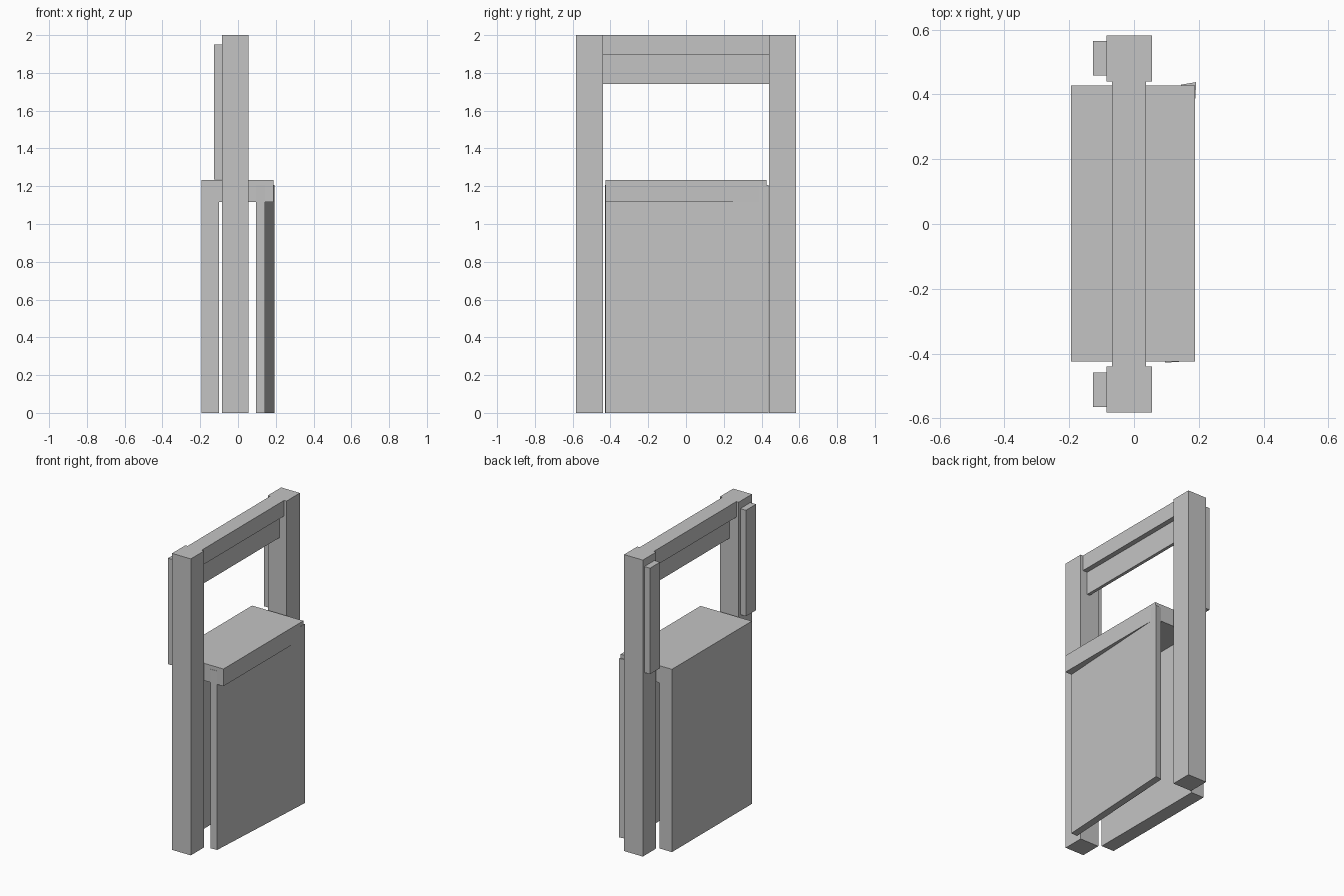
import bpy
import bmesh

old = bpy.data.objects.get("Cube")
if old:
    bpy.data.objects.remove(old, do_unlink=True)

# Single plain grey
GREY = (0.55, 0.55, 0.55, 1)
grey = bpy.data.materials.new("plain grey")
grey.use_nodes = True
grey.diffuse_color = GREY
grey.node_tree.nodes["Principled BSDF"].inputs["Base Color"].default_value = GREY


def prism(name, outline, z0, z1):
    """Extrude a flat x-y outline from z0 up to z1."""
    bm = bmesh.new()
    face = bm.faces.new([bm.verts.new((x, y, z0)) for x, y in outline])
    top = bmesh.ops.extrude_face_region(bm, geom=[face])["geom"]
    verts = [v for v in top if isinstance(v, bmesh.types.BMVert)]
    bmesh.ops.translate(bm, verts=verts, vec=(0, 0, z1 - z0))
    bmesh.ops.recalc_face_normals(bm, faces=bm.faces[:])
    mesh = bpy.data.meshes.new(name)
    bm.to_mesh(mesh)
    bm.free()
    mesh.materials.append(grey)
    obj = bpy.data.objects.new(name, mesh)
    bpy.context.collection.objects.link(obj)
    return obj


def box(name, x, y, z):
    outline = [(x[0], y[0]), (x[1], y[0]), (x[1], y[1]), (x[0], y[1])]
    return prism(name, outline, *z)


# Uprights with a batten on the outer side of each
for label, side in (("front", -1), ("back", 1)):
    box(label + "_post", (-0.085, 0.055), sorted((side * 0.44, side * 0.582)), (0, 2))
    box(label + "_batten", (-0.127, -0.085), sorted((side * 0.458, side * 0.565)), (1.235, 1.95))

# Top rail and the thin board hanging under it
box("top_rail", (-0.068, 0.037), (-0.44, 0.44), (1.895, 2))
box("hanging_board", (-0.018, 0.003), (-0.44, 0.44), (1.74, 1.895))

# Counter slab and the fixed panel under it
box("counter_slab", (-0.194, 0.189), (-0.425, 0.427), (1.117, 1.233))
box("fixed_panel", (-0.194, -0.1), (-0.425, 0.427), (0, 1.117))

# Slightly swung panel that pokes through the slab at the back
prism("swung_panel",
      [(0.095, -0.428), (0.142, -0.425), (0.192, 0.438), (0.145, 0.43)], 0, 1.207)
